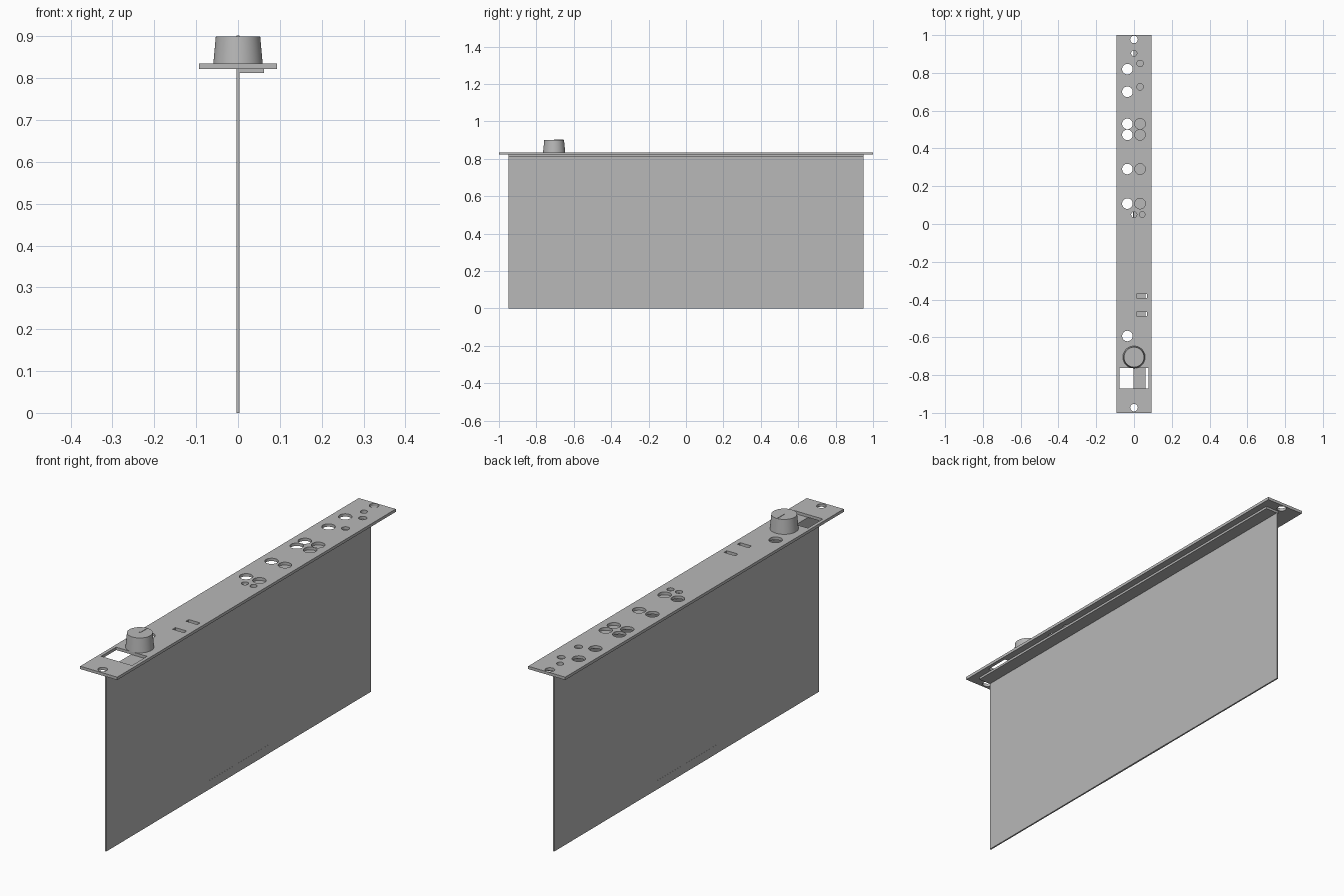
import bpy, bmesh
from mathutils import Matrix, Vector

scene = bpy.context.scene
if "Cube" in scene.objects:
    bpy.data.objects.remove(scene.objects["Cube"], do_unlink=True)

GREY = (0.48, 0.48, 0.48, 1)
grey = bpy.data.materials.new("plain grey")
grey.use_nodes = True
grey.diffuse_color = GREY
grey.node_tree.nodes["Principled BSDF"].inputs["Base Color"].default_value = GREY


def add_box(bm, lo, hi):
    lo, hi = Vector(lo), Vector(hi)
    matrix = Matrix.Translation((lo + hi) / 2) @ Matrix.Diagonal((*(hi - lo), 1))
    bmesh.ops.create_cube(bm, size=1, matrix=matrix)


def add_round(bm, x, y, z0, z1, r0, r1, sides=32):
    bmesh.ops.create_cone(bm, cap_ends=True, segments=sides, radius1=r0, radius2=r1,
                          depth=z1 - z0, matrix=Matrix.Translation((x, y, (z0 + z1) / 2)))


def finish(bm, name):
    mesh = bpy.data.meshes.new(name)
    bm.to_mesh(mesh)
    bm.free()
    mesh.materials.append(grey)
    ob = bpy.data.objects.new(name, mesh)
    scene.collection.objects.link(ob)
    return ob


def box(name, lo, hi):
    bm = bmesh.new()
    add_box(bm, lo, hi)
    return finish(bm, name)


def select_only(ob):
    bpy.ops.object.select_all(action='DESELECT')
    ob.select_set(True)
    bpy.context.view_layer.objects.active = ob


PLATE_LOW, PLATE_TOP = 0.822, 0.835

# Face plate
plate = box("face_plate", (-0.093, -1, PLATE_LOW), (0.093, 1, PLATE_TOP))

# Holes as (x, y, radius)
SOCKET, LAMP, SCREW, PIN = 0.028, 0.017, 0.02, 0.015
holes = [(0, 0.977, SCREW), (0, -0.972, SCREW),
         (0, 0.904, PIN), (0, 0.05, PIN), (0.043, 0.05, PIN),
         (0.032, 0.85, LAMP), (0.032, 0.726, LAMP)]
holes += [(-0.035, y, SOCKET) for y in (0.82, 0.7, 0.53, 0.472, 0.291, 0.108, -0.593)]
holes += [(0.032, y, SOCKET) for y in (0.53, 0.472, 0.291, 0.108)]

cut = bmesh.new()
low, high = PLATE_LOW - 0.05, PLATE_TOP + 0.05
for x, y, r in holes:
    add_round(cut, x, y, low, high, r, r)
for y in (-0.381, -0.477):
    add_box(cut, (0.012, y - 0.01, low), (0.069, y + 0.01, high))
add_box(cut, (-0.078, -0.871, low), (0.077, -0.763, high))
cutter = finish(cut, "hole_cutter")
cutter.hide_render = True

mod = plate.modifiers.new("holes", 'BOOLEAN')
mod.operation = 'DIFFERENCE'
mod.solver = 'EXACT'
mod.object = cutter
select_only(plate)
bpy.ops.object.modifier_apply(modifier=mod.name)
bpy.data.objects.remove(cutter, do_unlink=True)

# Upright circuit board, its edge contacts and the strip beneath the plate
box("main_board", (-0.0035, -0.95, 0), (0.0035, 0.95, PLATE_LOW))
box("edge_connector", (-0.004, -0.225, 0), (0.004, 0.225, 0.04))
box("support_strip", (0.0035, -0.95, 0.812), (0.062, 0.95, PLATE_LOW))

# Tapered knob with a raised pointer
bm = bmesh.new()
add_round(bm, 0, -0.705, PLATE_TOP, 0.9, 0.059, 0.053, 48)
knob = finish(bm, "knob")
select_only(knob)
bpy.ops.object.shade_smooth_by_angle()
box("knob_pointer", (-0.003, -0.705, 0.895), (0.003, -0.654, 0.902))
